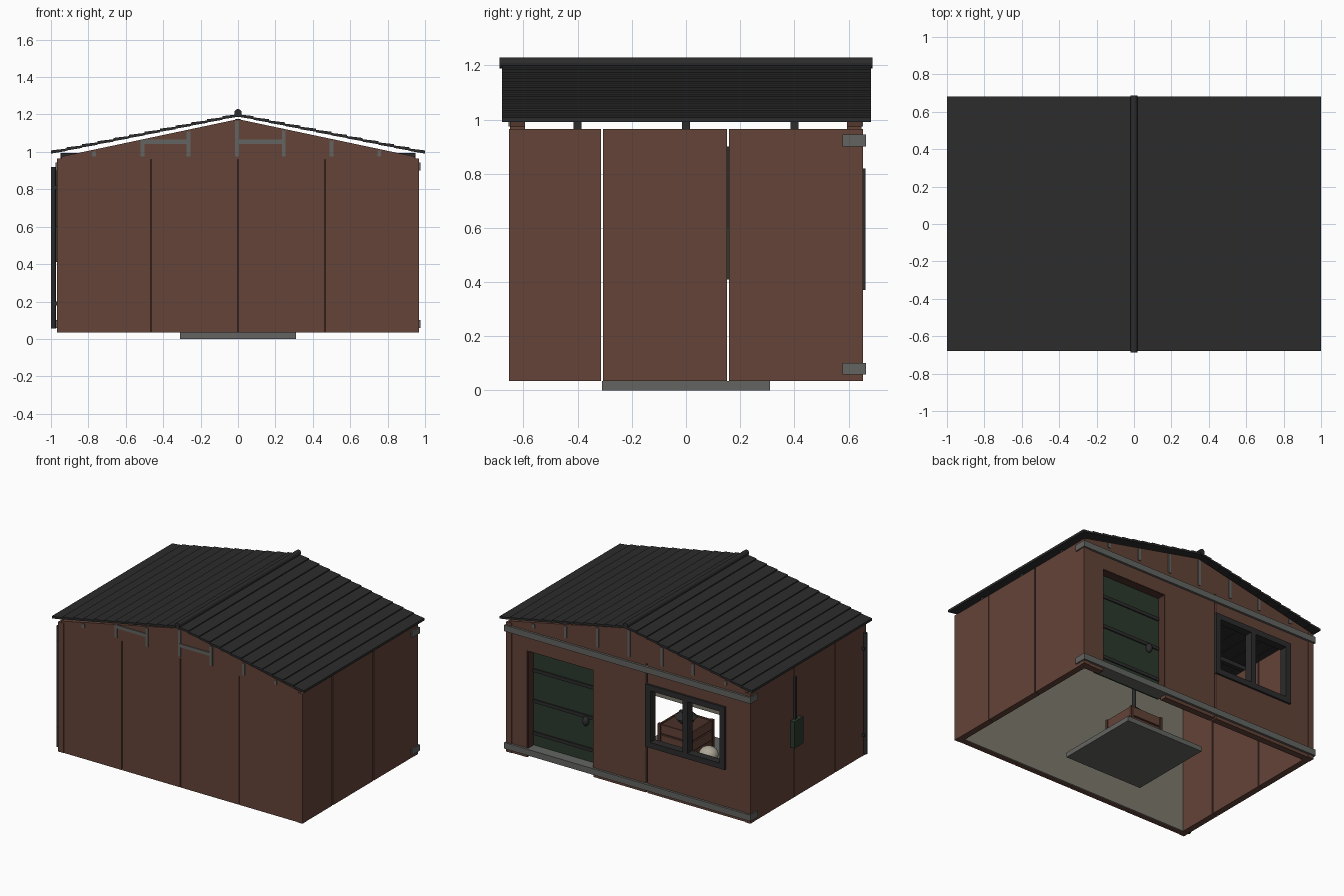
import bpy, bmesh, math
from mathutils import Vector

cube = bpy.data.objects.get("Cube")
if cube:
    bpy.data.objects.remove(cube, do_unlink=True)


def material(name, rgb):
    m = bpy.data.materials.new(name)
    m.use_nodes = True
    m.diffuse_color = (*rgb, 1)
    m.node_tree.nodes["Principled BSDF"].inputs["Base Color"].default_value = (*rgb, 1)
    return m


BROWN = material("brown_panel", (.125, .057, .04))
TRIM = material("dark_brown_trim", (.07, .03, .022))
DARK = material("charcoal", (.025, .025, .025))
GREY = material("grey_metal", (.125, .13, .12))
GREEN = material("dark_green", (.024, .042, .026))
BEIGE = material("beige_lining", (.2, .19, .15))
PALE = material("pale_stone", (.42, .39, .31))


def finish(name, bm, mat, smooth=False):
    bmesh.ops.recalc_face_normals(bm, faces=bm.faces)
    me = bpy.data.meshes.new(name)
    bm.to_mesh(me)
    bm.free()
    me.materials.append(mat)
    ob = bpy.data.objects.new(name, me)
    bpy.context.collection.objects.link(ob)
    for p in me.polygons:
        p.use_smooth = smooth
    return ob


def box(name, mat, x, y, z):
    """Box from three (low, high) ranges."""
    bm = bmesh.new()
    bmesh.ops.create_cube(bm, size=1)
    for v in bm.verts:
        v.co = Vector([sum(r) / 2 + c * (r[1] - r[0]) for c, r in zip(v.co, (x, y, z))])
    return finish(name, bm, mat)


def prism(name, mat, outline, y0, y1):
    """Extrude an (x, z) outline along y."""
    bm = bmesh.new()
    face = bm.faces.new([bm.verts.new((x, y0, z)) for x, z in outline])
    grown = bmesh.ops.extrude_face_region(bm, geom=[face])["geom"]
    for v in grown:
        if isinstance(v, bmesh.types.BMVert):
            v.co.y = y1
    return finish(name, bm, mat)


def cone(name, mat, at, r1, r2, depth, along_y=False, sides=16):
    bm = bmesh.new()
    bmesh.ops.create_cone(bm, cap_ends=True, segments=sides, radius1=r1, radius2=r2, depth=depth)
    ob = finish(name, bm, mat)
    ob.location = at
    if along_y:
        ob.rotation_euler.x = math.pi / 2
    return ob


def ball(name, mat, at, r, flat=1):
    bm = bmesh.new()
    bmesh.ops.create_uvsphere(bm, u_segments=20, v_segments=12, radius=r)
    ob = finish(name, bm, mat, True)
    ob.location = at
    ob.scale.z = flat
    return ob


LOW, TOP = .035, .965
FULL = (LOW, TOP)

# Front wall: four panels on a pale lining
edges = [-.965, -.465, 0, .465, .965]
for i, (a, b) in enumerate(zip(edges, edges[1:])):
    box(f"front_panel_{i}", BROWN, (a + .003, b - .003), (-.65, -.615), FULL)
box("front_seam_backing", TRIM, (-.93, .93), (-.617, -.612), FULL)
box("front_lining", BEIGE, (-.92, .92), (-.612, -.603), FULL)

# Side walls: three panels each with narrow open joints
joints = [-.65, -.31, .155, .645]
for side, s in (("left", 1), ("right", -1)):
    for i, (a, b) in enumerate(zip(joints, joints[1:])):
        box(f"{side}_panel_{i}", BROWN, sorted((s * .922, s * .967)),
            (a + .004, b - .004), FULL)

# Corner posts
for sx in (-1, 1):
    for sy in (-1, 1):
        box("corner_post", BROWN, sorted((sx * .925, sx * .969)),
            sorted((sy * .612, sy * .653)), FULL)

# Back wall built around the door and window openings
BACK = (.6, .648)
box("back_pier_door", BROWN, (.806, .965), BACK, FULL)
box("door_lintel", BROWN, (.278, .806), BACK, (.8, TOP))
box("back_pier_middle", BROWN, (-.135, .278), BACK, FULL)
box("window_apron", BROWN, (-.965, -.147), BACK, (LOW, .37))
box("window_lintel", BROWN, (-.965, -.147), BACK, (.82, TOP))
box("window_pier", BROWN, (-.965, -.77), BACK, (.37, .82))

# Door with battens, jambs and handle
box("door", GREEN, (.278, .806), (.56, .585), (.06, .82))
for z in (.19, .42, .64):
    box("door_batten", DARK, (.28, .804), (.585, .593), (z - .012, z + .012))
for x in (.278, .806):
    box("door_jamb", TRIM, (x - .008, x + .008), (.56, .646), (.06, .8))
box("door_head", TRIM, (.278, .806), (.56, .646), (.797, .812))
ball("door_handle", DARK, (.375, .6, .39), .022, 1.5)

# Window frame with a centre mullion
WY = (.605, .662)
for x in (-.75, -.455, -.16):
    box("window_upright", DARK, (x - .02, x + .02), WY, (.37, .82))
for z in (.39, .8):
    box("window_rail", DARK, (-.77, -.14), WY, (z - .02, z + .02))

# Grey rails along the back
for z in (.08, .922):
    box("back_rail", GREY, (-.977, .977), (.577, .664), (z - .022, z + .022))

# Gables with thin metal braces on their faces
gable = [(-.945, .96), (.945, .96), (.945, .975), (0, 1.175), (-.945, .975)]
for name, y0, y1 in (("front_gable", -.65, -.595), ("back_gable", .595, .648)):
    prism(name, BROWN, gable, y0, y1)


def slope(x):
    return 1.17 - abs(x) * .21


for name, y in (("front", -.653), ("back", .651)):
    for x in (-.77, -.51, -.265, -.005, .245, .5, .755):
        box(f"{name}_gable_brace", GREY, (x - .01, x + .01), (y - .003, y + .003),
            (.975, slope(x) - .005))
for a, b in ((-.52, -.265), (-.01, .245)):
    box("front_gable_tie", GREY, (a, b), (-.657, -.65), (1.043, 1.067))

# Roof trusses
for y in (-.4, 0, .4):
    box("truss_chord", DARK, (-.95, .95), (y - .015, y + .015), (.965, .995))
    for x in (-.5, -.25, 0, .25, .5):
        box("truss_strut", DARK, (x - .012, x + .012), (y - .012, y + .012), (.99, slope(x)))

# Roof: overlapping boards stepping down from the ridge
STEP = 1 / 12
for s in (-1, 1):
    for i in range(12):
        a, b = i * STEP, (i + 1) * STEP
        za, zb = 1.2 - a * .2, 1.2 - b * .2
        prism("roof_board", DARK, [(s * a, za - .012), (s * b, zb - .009),
                                   (s * b, zb + .008), (s * a, za + .001)], -.68, .683)
cone("ridge_cap", DARK, (0, 0, 1.209), .02, .02, 1.376, True)

# Service box with cable, and a downpipe, on the right side
box("service_box", GREEN, (-1, -.967), (.1, .2), (.41, .6))
box("service_cable", DARK, (-.983, -.967), (.145, .163), (.6, .9))
cone("downpipe", DARK, (-.987, -.625, .488), .013, .013, .865)
for z in (.19, .81):
    box("downpipe_clip", DARK, (-.99, -.965), (-.64, -.61), (z - .01, z + .01))

# Slab and slatted crate inside
box("base_slab", GREY, (-.31, .31), (-.31, .31), (0, LOW))
box("crate_core", TRIM, (-.118, .118), (-.118, .118), (LOW, .25))
for i in range(3):
    z = (.045 + i * .075, .108 + i * .075)
    for s in (-1, 1):
        box("crate_slat", BROWN, (-.125, .125), sorted((s * .118, s * .128)), z)
        box("crate_slat", BROWN, sorted((s * .118, s * .128)), (-.125, .125), z)
for sx in (-1, 1):
    for sy in (-1, 1):
        box("crate_corner", TRIM, sorted((sx * .11, sx * .132)),
            sorted((sy * .11, sy * .132)), (LOW, .262))

# Hanging lamp above the crate, and a round stone beside it
ball("lamp_bulb", GREEN, (0, 0, .285), .06, .6)
cone("lamp_shade", DARK, (0, 0, .315), .075, .035, .04)
cone("lamp_pole", DARK, (0, 0, .75), .014, .014, .85)
ball("stone", PALE, (-.2, .03, .09), .065, .85)
